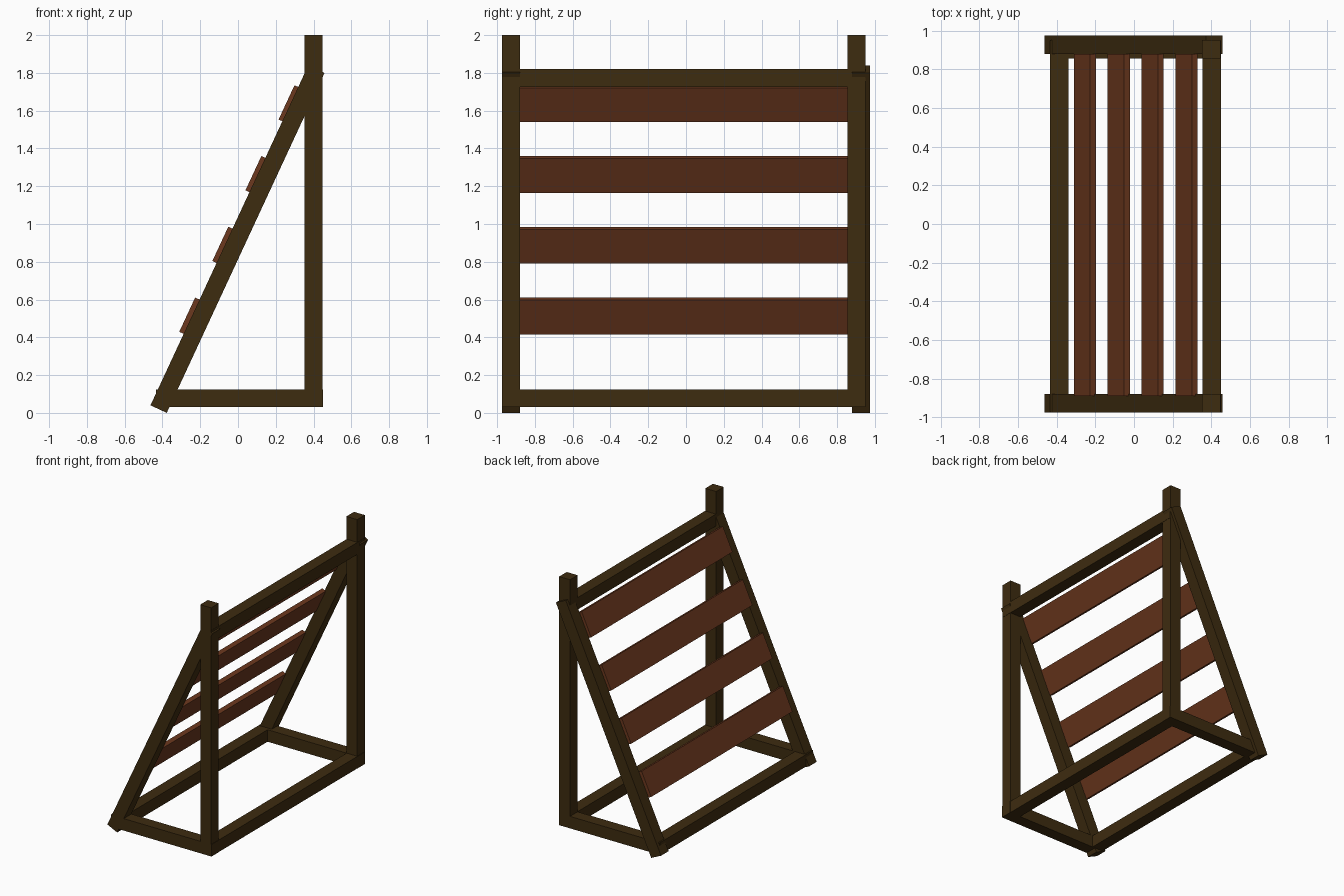
import bpy
from math import radians
from mathutils import Vector

old = bpy.data.objects.get("Cube")
if old:
    bpy.data.objects.remove(old, do_unlink=True)


def material(name, rgb):
    m = bpy.data.materials.new(name)
    m.use_nodes = True
    m.diffuse_color = (*rgb, 1)
    m.node_tree.nodes["Principled BSDF"].inputs["Base Color"].default_value = (*rgb, 1)
    return m


dark_wood = material("dark_wood", (0.048, 0.025, 0.005))
red_wood = material("red_wood", (0.15, 0.04, 0.013))


def beam(name, centre, size, mat, tilt=0):
    bpy.ops.mesh.primitive_cube_add(size=1, location=centre, rotation=(0, tilt, 0))
    ob = bpy.context.object
    ob.name = name
    ob.scale = size
    bpy.ops.object.transform_apply(location=False, rotation=False, scale=True)
    ob.data.materials.append(mat)
    return ob


T = 0.095            # beam thickness
LEAN = radians(24.9)  # lean of the sloping side
BASE = 0.03 + T / 2

# Side frames: upright post, floor rail and sloping brace
low, high = Vector((-0.42, 0, 0.02)), Vector((0.415, 0, 1.82))
for side, y, brace_y in (("front", -0.927, -0.927), ("back", 0.903, 0.927)):
    beam(side + "_post", (0.399, y, 1.015), (T, T, 1.97), dark_wood)
    beam(side + "_floor_rail", (0.01, y, BASE), (0.88, T, T), dark_wood)
    mid = (low + high) / 2
    beam(side + "_brace", (mid.x, brace_y, mid.z), (T, T, (high - low).length), dark_wood, LEAN)

# Long rails joining the two frames
for name, x, z in (("top_rail", 0.401, 1.773), ("right_floor_rail", -0.387, BASE),
                   ("left_floor_rail", 0.401, BASE)):
    beam(name, (x, -0.012, z), (T, 1.92, T), dark_wood)

# Four slats evenly spaced up the slope
first, last = Vector((-0.254, -0.005, 0.513)), Vector((0.272, -0.005, 1.637))
for i in range(4):
    beam(f"slat_{i + 1}", first.lerp(last, i / 3), (0.033, 1.77, 0.2), red_wood, LEAN)
